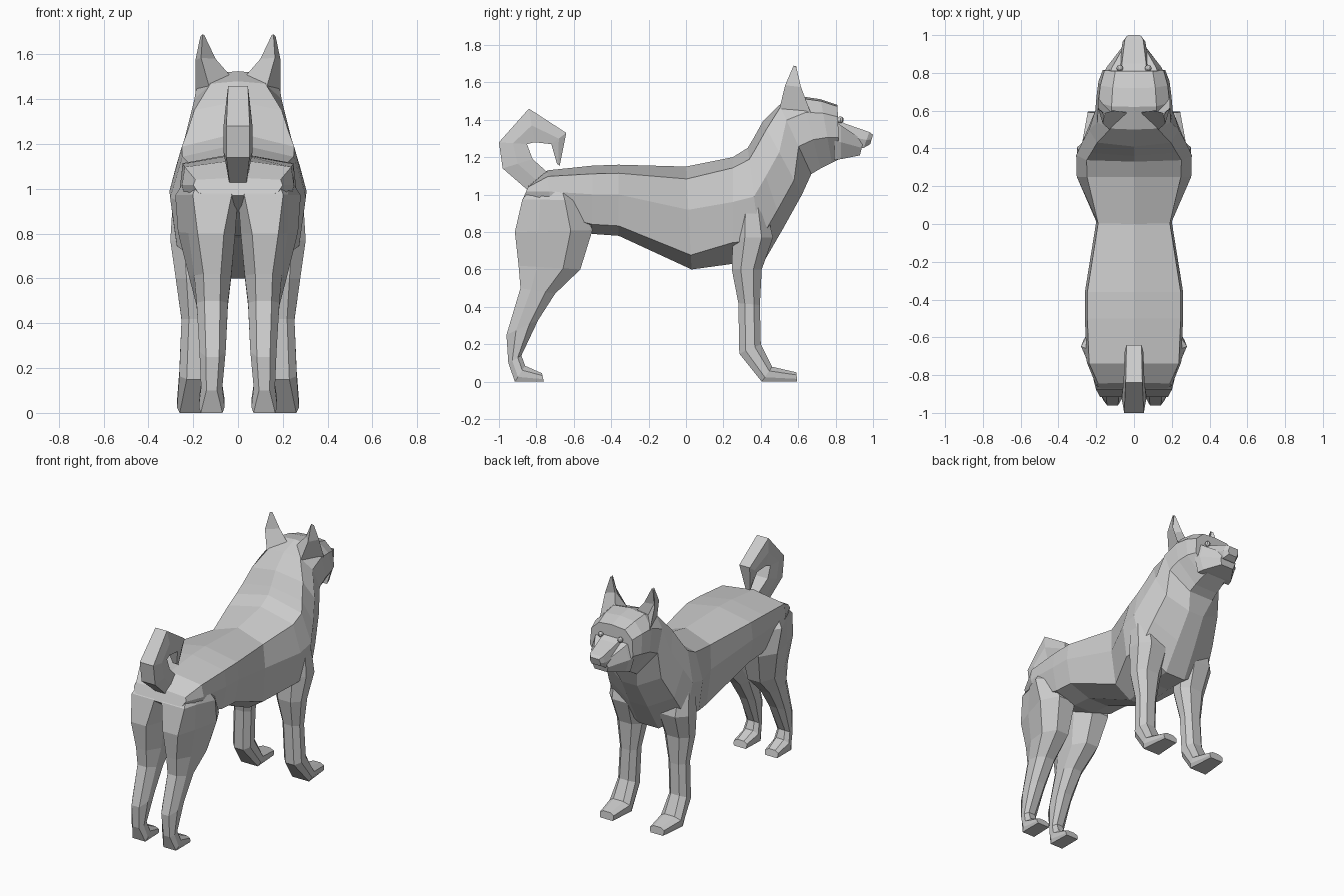
import bpy, bmesh
from mathutils import Vector


def loft(name, rings, mirror=False):
    """Skin a list of equal-length rings of 3D points, capping both ends."""
    bm = bmesh.new()
    vs = [[bm.verts.new(p) for p in r] for r in rings]
    n = len(vs[0])
    for a, b in zip(vs, vs[1:]):
        for i in range(n):
            j = (i + 1) % n
            bm.faces.new((a[i], a[j], b[j], b[i]))
    bm.faces.new(vs[0])
    bm.faces.new(vs[-1])
    bmesh.ops.recalc_face_normals(bm, faces=bm.faces)
    me = bpy.data.meshes.new(name)
    bm.to_mesh(me)
    bm.free()
    ob = bpy.data.objects.new(name, me)
    bpy.context.collection.objects.link(ob)
    if mirror:
        ob.modifiers.new("mirror", 'MIRROR')
    return ob


def section(top, bot, w, shape):
    """Symmetric ring between two (y, z) points; shape = (x factor, t) half profile."""
    full = [(-x, t) for x, t in shape] + [(x, t) for x, t in reversed(shape) if x]
    t0, b0 = Vector((0, *top)), Vector((0, *bot))
    return [t0.lerp(b0, t) + Vector((x * w, 0, 0)) for x, t in full]


def leg_ring(back, front, xi, xo, inset=.25, rear=1):
    """Eight-sided ring from back to front (y, z), inner to outer x; rear narrows the back."""
    oct8 = [(0, inset), (0, (1 - inset) * rear), (.3, rear), (.72, 1),
            (1, .75), (1, .25), (.72, 0), (.3, 0)]
    b, f = Vector((0, *back)), Vector((0, *front))
    return [b.lerp(f, u) + Vector((xi + (xo - xi) * s, 0, 0)) for u, s in oct8]


TRUNK = [(0, 0), (.95, .12), (1, .42), (.88, .86), (.3, 1)]
CHEST = [(0, 0), (.82, .1), (1, .42), (.9, .8), (.25, 1)]
HEAD = [(0, 0), (.6, .03), (.95, .22), (1, .6), (.45, 1)]
BOX = [(.8, 0), (1, .5), (.8, 1)]

# Trunk, neck and head in one skin
body = [((-.84, 1.05), (-.875, .97), .2, TRUNK), ((-.74, 1.13), (-.72, .86), .25, TRUNK),
        ((-.5, 1.155), (-.5, .79), .26, TRUNK), ((-.36, 1.16), (-.36, .78), .26, TRUNK),
        ((0, 1.15), (.03, .6), .2, TRUNK), ((.25, 1.2), (.25, .63), .303, CHEST),
        ((.33, 1.25), (.41, .63), .306, CHEST), ((.36, 1.3), (.52, .82), .277, CHEST),
        ((.41, 1.39), (.62, 1.0), .238, CHEST), ((.5, 1.48), (.67, 1.11), .205, HEAD),
        ((.62, 1.525), (.72, 1.14), .198, HEAD), ((.72, 1.51), (.78, 1.17), .188, HEAD),
        ((.81, 1.48), (.82, 1.19), .165, HEAD)]
loft("body", [section(*s) for s in body])

# Muzzle and jaw
loft("muzzle", [section(*s, BOX) for s in (
    ((.81, 1.4), (.82, 1.25), .085), ((.85, 1.38), (.86, 1.25), .08),
    ((.98, 1.335), (.95, 1.25), .06), ((1.0, 1.32), (.985, 1.27), .04))])
loft("jaw", [section(*s, BOX) for s in (
    ((.8, 1.39), (.79, 1.185), .16), ((.83, 1.37), (.83, 1.19), .145),
    ((.95, 1.29), (.93, 1.21), .06))])

# Eyes
for side in (-1, 1):
    bpy.ops.mesh.primitive_uv_sphere_add(segments=8, ring_count=6, radius=.018,
                                         location=(side * .075, .825, 1.4))
    bpy.context.object.name = "eye"

# Ears, with a hollow front face
base = [(.03, .59, 1.5), (.13, .5, 1.46), (.19, .67, 1.43), (.12, .6, 1.48)]
mid = [(.1, .6, 1.58), (.165, .53, 1.585), (.19, .615, 1.575), (.15, .565, 1.57)]
tip = [(.15, .59, 1.685), (.158, .575, 1.69), (.168, .59, 1.68), (.157, .585, 1.68)]
loft("ear", [base, mid, tip], True)

# Front legs, from shoulder to toe
front = [((.27, .93), (.43, .93), .1, .292), ((.25, .77), (.465, .77), .06, .302),
         ((.245, .6), (.405, .6), .085, .278),
         ((.28, .42), (.395, .41), .12, .252), ((.285, .15), (.4, .2), .13, .262),
         ((.405, .0), (.46, .08), .12, .272, .08), ((.595, 0), (.59, .05), .14, .245, .05)]
loft("front_leg", [leg_ring(*r) for r in front], True)

# Hind legs, from hip to toe
hind = [((-.80, 1.06), (-.62, 1.05), 0, .225), ((-.875, .975), (-.56, .97), 0, .28, .1, .8),
        ((-.915, .8), (-.5, .81), .012, .268, .2, .82),
        ((-.895, .62), (-.565, .6), .03, .218, .25, .88), ((-.885, .5), (-.7, .47), .045, .185),
        ((-.96, .25), (-.79, .33), .055, .172), ((-.95, .1), (-.88, .14), .07, .165),
        ((-.915, .0), (-.86, .085), .06, .175, .08), ((-.76, .0), (-.77, .045), .07, .17, .05)]
loft("hind_leg", [leg_ring(*r) for r in hind], True)

# Curled tail
tail = [((-.83, 1.01), (-.73, 1.11), .045), ((-.98, 1.14), (-.82, 1.19), .065),
        ((-1.0, 1.28), (-.85, 1.27), .065), ((-.84, 1.46), (-.81, 1.28), .055),
        ((-.64, 1.33), (-.72, 1.27), .05), ((-.675, 1.155), (-.69, 1.165), .02)]
loft("tail", [section(*s, BOX) for s in tail])
